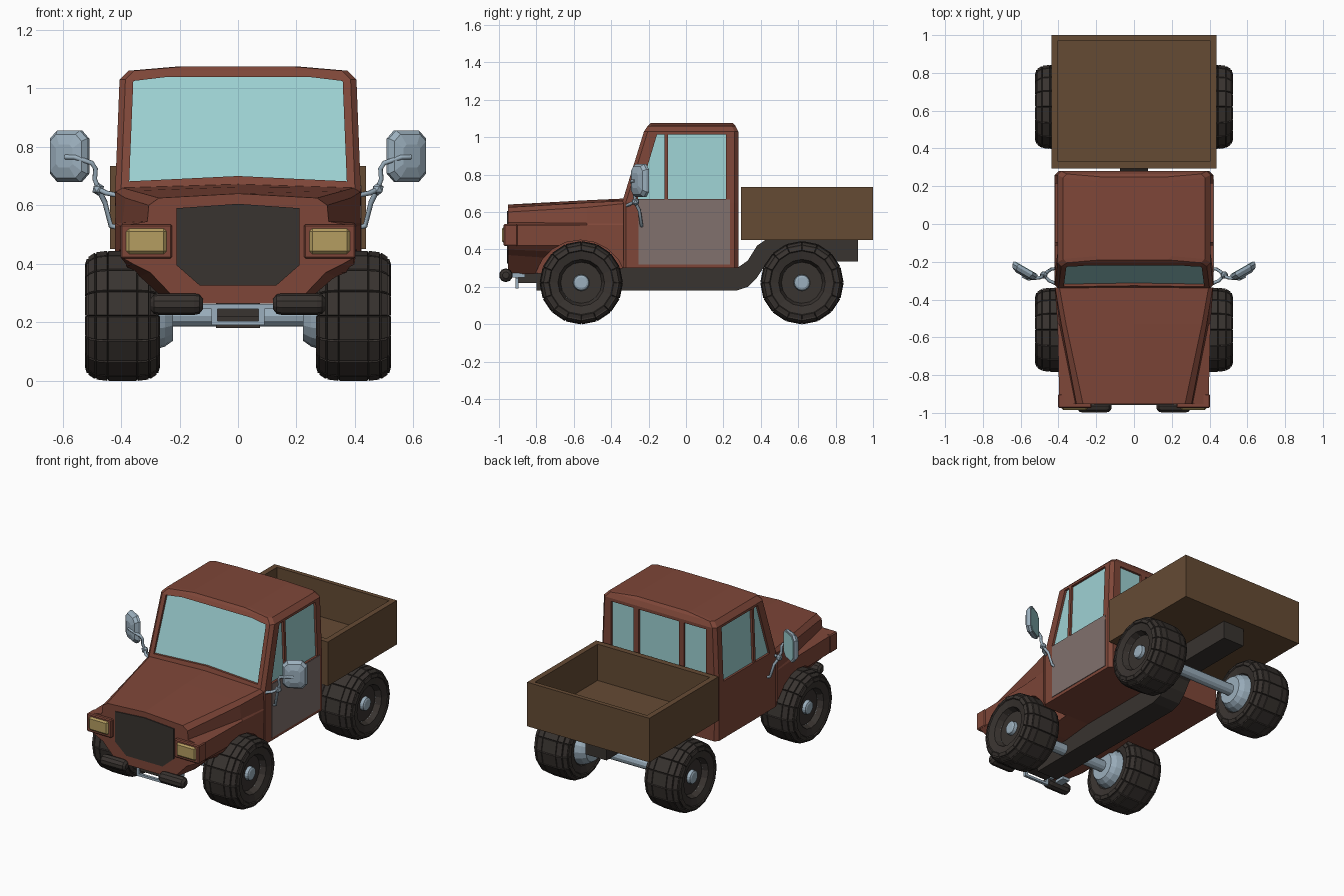
import bpy, bmesh, math
from mathutils import Vector

if "Cube" in bpy.data.objects:
    bpy.data.objects.remove(bpy.data.objects["Cube"])


def material(name, rgb):
    m = bpy.data.materials.new(name)
    m.diffuse_color = (*rgb, 1)
    m.use_nodes = True
    m.node_tree.nodes["Principled BSDF"].inputs["Base Color"].default_value = m.diffuse_color
    return m


RED = material("red_paint", (0.21, 0.062, 0.04))
GLASS = material("glass", (0.34, 0.64, 0.65))
STEEL = material("steel", (0.33, 0.43, 0.51))
DARK = material("dark_rubber", (0.04, 0.033, 0.029))
WOOD = material("brown_bed", (0.13, 0.07, 0.034))
LAMP = material("lamp", (0.46, 0.34, 0.12))
GREY = material("door_grey", (0.22, 0.165, 0.155))


def finish(bm, name, mat, bevel=0):
    bmesh.ops.recalc_face_normals(bm, faces=bm.faces)
    me = bpy.data.meshes.new(name)
    bm.to_mesh(me)
    bm.free()
    ob = bpy.data.objects.new(name, me)
    bpy.context.collection.objects.link(ob)
    if mat:
        me.materials.append(mat)
    if bevel:
        b = ob.modifiers.new("bevel", 'BEVEL')
        b.width, b.segments = bevel, 1
    return ob


def loft_bm(rings, caps=True):
    bm = bmesh.new()
    vs = [[bm.verts.new(p) for p in r] for r in rings]
    n = len(rings[0])
    for a, b in zip(vs, vs[1:]):
        for i in range(n):
            bm.faces.new((a[i], a[(i + 1) % n], b[(i + 1) % n], b[i]))
    if caps:
        bm.faces.new(vs[0])
        bm.faces.new(vs[-1])
    return bm


def loft(name, rings, mat, bevel=0):
    return finish(loft_bm(rings), name, mat, bevel)


def prism(name, poly, axis, a, b, mat=None, bevel=0):
    put = (lambda p, t: (t, p[0], p[1])) if axis == 'X' else (lambda p, t: (p[0], t, p[1]))
    return loft(name, [[put(p, t) for p in poly] for t in (a, b)], mat, bevel)


def box(name, x0, x1, y0, y1, z0, z1, mat, bevel=0):
    return prism(name, [(y0, z0), (y1, z0), (y1, z1), (y0, z1)], 'X', x0, x1, mat, bevel)


def lathe_bm(profile, cy, cz, seg, s=1):
    return loft_bm([[(s * x, cy + r * math.sin(2 * math.pi * i / seg), cz + r * math.cos(2 * math.pi * i / seg))
                     for i in range(seg)] for x, r in profile])


def tube(name, pts, r, mat):
    cu = bpy.data.curves.new(name, 'CURVE')
    cu.dimensions, cu.bevel_depth, cu.bevel_resolution, cu.use_fill_caps = '3D', r, 1, True
    sp = cu.splines.new('POLY')
    sp.points.add(len(pts) - 1)
    for q, p in zip(sp.points, pts):
        q.co = (*p, 1)
    cu.materials.append(mat)
    ob = bpy.data.objects.new(name, cu)
    bpy.context.collection.objects.link(ob)
    return ob


def cut(ob, cutter):
    m = ob.modifiers.new("cut", 'BOOLEAN')
    m.operation, m.solver, m.object = 'DIFFERENCE', 'EXACT', cutter
    bpy.context.view_layer.objects.active = ob
    bpy.ops.object.modifier_apply(modifier=m.name)
    bpy.data.objects.remove(cutter)


# cab shell: stacked chamfered rectangles (z, half width, y front, y back)
def cab_ring(z, w, y0, y1, c=0.02):
    h = [(w - c, y0), (w, y0 + c), (w, y1 - c), (w - c, y1)]
    return [(x, y, z) for x, y in h] + [(-x, y, z) for x, y in reversed(h)]


LEVELS = [(0.30, 0.418, -0.342, 0.28), (0.65, 0.42, -0.342, 0.28), (1.03, 0.405, -0.225, 0.28),
          (1.06, 0.375, -0.205, 0.265), (1.075, 0.2, -0.19, 0.25)]
cab = loft("cab", [cab_ring(*l) for l in LEVELS], RED)
g = 0.014
loft("cab_glass", [cab_ring(0.6, 0.42 - g, -0.355 + g, 0.28 - g),
                   cab_ring(0.65, 0.42 - g, -0.342 + g, 0.28 - g),
                   cab_ring(1.04, 0.404 - g, -0.219 + g, 0.28 - g)], GLASS)
# window openings
cut(cab, prism("c1", [(-0.258, 0.67), (-0.115, 0.67), (-0.115, 1.015), (-0.155, 1.015)], 'X', -1, 1))
cut(cab, prism("c2", [(-0.095, 0.67), (0.215, 0.67), (0.215, 1.015), (-0.095, 1.015)], 'X', -1, 1))
cut(cab, prism("c3", [(-0.372, 0.682), (0, 0.70), (0.372, 0.682), (0.358, 1.025), (0.25, 1.038),
                      (-0.25, 1.038), (-0.358, 1.025)], 'Y', -1, -0.14))
for a, b in ((-0.34, -0.18), (-0.145, 0.145), (0.18, 0.34)):
    cut(cab, prism("c4", [(a, 0.70), (b, 0.70), (b, 1.01), (a, 1.01)], 'Y', 0.24, 1))
# grey door panel, right side only
box("door_panel", 0.405, 0.4225, -0.255, 0.235, 0.32, 0.668, GREY)

# hood and fenders: half sections along y, top centre to bottom
SECTIONS = [
    (-0.952, [(0, 0.64), (0.27, 0.625), (0.305, 0.60), (0.31, 0.545), (0.395, 0.53), (0.395, 0.42),
              (0.36, 0.40), (0.30, 0.37), (0.2, 0.265)]),
    (-0.53, [(0, 0.663), (0.36, 0.65), (0.385, 0.625), (0.395, 0.54), (0.405, 0.53), (0.405, 0.42),
             (0.40, 0.38), (0.38, 0.34), (0.30, 0.28)]),
    (-0.335, [(0, 0.672), (0.395, 0.66), (0.418, 0.645), (0.42, 0.54), (0.42, 0.53), (0.42, 0.42),
              (0.42, 0.38), (0.42, 0.34), (0.415, 0.30)])]
nose = loft("hood_and_fenders", [[(x, y, z) for x, z in h] + [(-x, y, z) for x, z in reversed(h[1:])]
                                 for y, h in SECTIONS], RED)
for s in (-1, 1):
    cut(nose, finish(lathe_bm([(0.24, 0.25), (0.7, 0.25)], -0.565, 0.2, 20, s), "arch", None))

# grille
prism("grille", [(-0.21, 0.59), (0, 0.605), (0.21, 0.59), (0.21, 0.395), (0.13, 0.325),
                 (-0.13, 0.325), (-0.21, 0.395)], 'Y', -0.958, -0.93, DARK)

# chassis beam
prism("chassis", [(-0.8, 0.18), (0.27, 0.18), (0.33, 0.2), (0.38, 0.25), (0.42, 0.31), (0.46, 0.335),
                  (0.92, 0.335), (0.92, 0.455), (0.43, 0.455), (0.38, 0.42), (0.33, 0.34), (0.28, 0.305),
                  (-0.8, 0.305)], 'X', -0.075, 0.075, DARK)


# cargo bed, open box
def rect(w, y0, y1, z):
    return [(-w, y0, z), (w, y0, z), (w, y1, z), (-w, y1, z)]


loft("cargo_bed", [rect(0.438, 0.293, 1, 0.45), rect(0.438, 0.293, 1, 0.735),
                   rect(0.402, 0.33, 0.972, 0.735), rect(0.402, 0.33, 0.972, 0.50)], WOOD)

# wheels and axles
TIRE = [(0.30, 0.11), (0.283, 0.125), (0.272, 0.17), (0.28, 0.195), (0.305, 0.211), (0.345, 0.216),
        (0.445, 0.216), (0.485, 0.211), (0.51, 0.195), (0.518, 0.17), (0.507, 0.125), (0.47, 0.11)]
RIM = [(0.222, 0.03), (0.222, 0.085), (0.25, 0.105), (0.29, 0.118), (0.48, 0.121), (0.475, 0.112),
       (0.43, 0.1), (0.43, 0.07), (0.455, 0.065), (0.465, 0.045), (0.49, 0.04), (0.495, 0.03)]
for end, cy in (("front", -0.56), ("rear", 0.62)):
    for side, s in (("left", -1), ("right", 1)):
        bm = lathe_bm(TIRE, cy, 0.222, 16, s)
        bmesh.ops.recalc_face_normals(bm, faces=bm.faces)
        tread = [f for f in bm.faces if len(f.verts) == 4 and
                 math.hypot(f.calc_center_median().y - cy, f.calc_center_median().z - 0.222) > 0.176]
        bmesh.ops.inset_individual(bm, faces=tread, thickness=0.003, depth=0.007)
        finish(bm, f"{end}_{side}_tire", DARK)
        finish(lathe_bm(RIM, cy, 0.222, 16, s), f"{end}_{side}_rim", STEEL)
    finish(lathe_bm([(-0.24, 0.036), (0.24, 0.036)], cy, 0.222, 12), f"{end}_axle", STEEL)

# bumper tow frame between the rollers
for n, x0, x1, z0, z1 in (("top", -0.13, 0.13, 0.245, 0.262), ("bottom", -0.085, 0.085, 0.19, 0.205),
                          ("left", -0.09, -0.07, 0.19, 0.25), ("right", 0.07, 0.09, 0.19, 0.25)):
    box(f"tow_frame_{n}", x0, x1, -0.912, -0.895, z0, z1, STEEL)
box("bumper_mount", -0.07, 0.07, -0.9, -0.78, 0.22, 0.275, DARK)

for side, s in (("left", -1), ("right", 1)):
    # headlights and bumper rollers
    box(f"{side}_lamp_frame", s * 0.225, s * 0.402, -0.975, -0.9, 0.418, 0.535, RED, 0.006)
    box(f"{side}_headlight", s * 0.242, s * 0.385, -0.985, -0.93, 0.432, 0.522, LAMP, 0.012)
    finish(lathe_bm([(0.12, 0.018), (0.132, 0.033), (0.15, 0.037), (0.27, 0.037), (0.288, 0.033),
                     (0.3, 0.018)], -0.963, 0.262, 10, s), f"{side}_bumper_roller", DARK)
    box(f"{side}_roller_bracket", s * 0.17, s * 0.22, -0.95, -0.86, 0.25, 0.275, STEEL)

    # wing mirrors: octagonal head turned inwards, on a bent stalk
    c, u, n = Vector((0.577, -0.243, 0.768)), Vector((0.87, 0.5, 0)), Vector((-0.5, 0.87, 0))
    shape = [(0.045, 0.088), (0.073, 0.06), (0.073, -0.06), (0.045, -0.088)]
    shape += [(-a, b) for a, b in reversed(shape)]

    def head_ring(k, d):
        ps = [c + u * a * k + Vector((0, 0, b * k)) + n * d for a, b in shape]
        return [(s * p.x, p.y, p.z) for p in ps]

    loft(f"{side}_mirror_head", [head_ring(0.45, -0.035), head_ring(0.85, -0.024), head_ring(1, -0.005),
                                 head_ring(1, 0.01)], STEEL)
    loft(f"{side}_mirror_glass", [head_ring(0.88, 0.005), head_ring(0.88, 0.013)], GLASS)
    stalks = [[(0.59, -0.275, 0.765), (0.56, -0.29, 0.765), (0.50, -0.285, 0.745), (0.487, -0.28, 0.725),
               (0.49, -0.275, 0.69), (0.475, -0.27, 0.65)],
              [(0.475, -0.27, 0.65), (0.455, -0.25, 0.61), (0.435, -0.238, 0.53), (0.415, -0.236, 0.525)],
              [(0.478, -0.27, 0.655), (0.45, -0.30, 0.642), (0.415, -0.315, 0.635)]]
    for i, pts in enumerate(stalks):
        tube(f"{side}_mirror_stalk_{i + 1}", [(s * x, y, z) for x, y, z in pts], 0.009, STEEL)
    bm = bmesh.new()
    bmesh.ops.create_icosphere(bm, subdivisions=1, radius=0.022)
    bmesh.ops.translate(bm, verts=bm.verts, vec=(s * 0.478, -0.27, 0.655))
    finish(bm, f"{side}_mirror_joint", STEEL)
